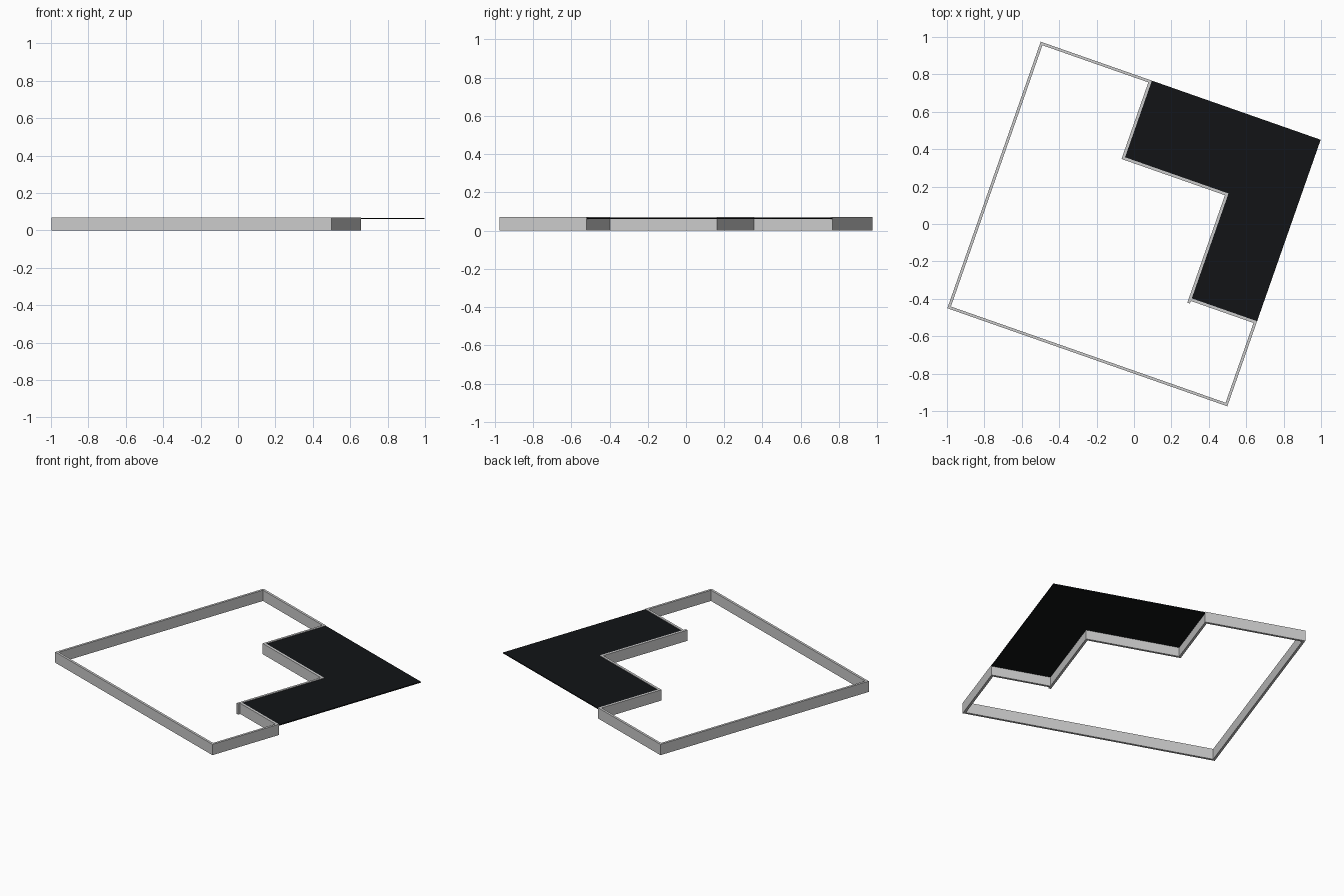
import bpy, bmesh
from math import radians
from mathutils import Matrix

if "Cube" in bpy.data.objects:
    bpy.data.objects.remove(bpy.data.objects["Cube"])

TURN = Matrix.Rotation(radians(-19.3), 4, 'Z')   # plan is rotated about z
T = 0.015                                        # wall thickness
H = 0.07                                         # wall height
U, V = 0.793, 0.755                              # half size of the plan


def prism(name, outline, z0, z1):
    """Extrude a plan outline between two heights, then turn it."""
    bm = bmesh.new()
    face = bm.faces.new([bm.verts.new((x, y, z0)) for x, y in outline])
    ext = bmesh.ops.extrude_face_region(bm, geom=[face])
    for v in ext["geom"]:
        if isinstance(v, bmesh.types.BMVert):
            v.co.z = z1
    bmesh.ops.recalc_face_normals(bm, faces=bm.faces)
    bm.transform(TURN)
    mesh = bpy.data.meshes.new(name)
    bm.to_mesh(mesh)
    bm.free()
    obj = bpy.data.objects.new(name, mesh)
    bpy.context.collection.objects.link(obj)
    return obj


def wall(name, x0, x1, y0, y1):
    return prism(name, [(x0, y0), (x1, y0), (x1, y1), (x0, y1)], 0, H)


# Key lines of the stepped corner (panel-side faces of the walls)
gx, gy = -0.163, 0.321
fx, ey = 0.423, -0.273

# Outer frame walls
wall("left_wall", -U, -U + T, -V, V)
wall("front_wall", -U + T, U - T, -V, -V + T)
wall("right_wall", U - T, U, -V, ey)
wall("back_wall", -U + T, gx, V - T, V)

# Stepped inner walls
wall("upper_step_wall", gx - T, gx, gy - T, V - T)
wall("middle_step_wall", gx, fx, gy - T, gy)
wall("lower_step_wall", fx - T, fx, ey - 2 * T, gy - T)
wall("end_step_wall", fx, U - T, ey - T, ey)

# Thin dark L-shaped panel filling the corner
panel = prism("corner_panel", [(gx, V), (gx, gy), (fx, gy), (fx, ey), (U, ey), (U, V)],
              0.060, 0.067)
dark = bpy.data.materials.new("dark_panel")
dark.diffuse_color = (0.006, 0.007, 0.008, 1)
dark.use_nodes = True
dark.node_tree.nodes["Principled BSDF"].inputs["Base Color"].default_value = dark.diffuse_color
panel.data.materials.append(dark)
